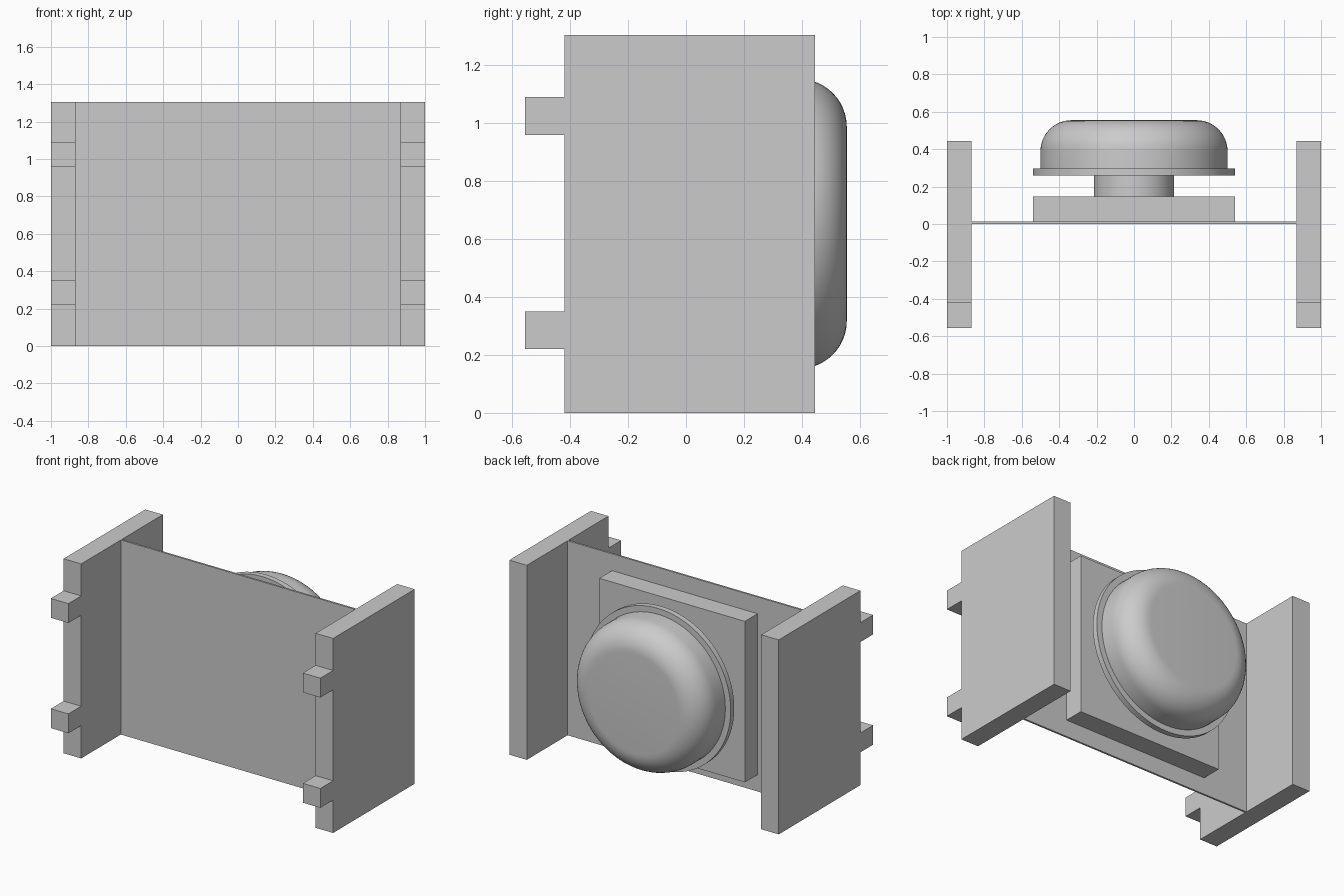
import bpy, bmesh, math
from mathutils import Matrix

cube = bpy.data.objects.get("Cube")
if cube:
    bpy.data.objects.remove(cube, do_unlink=True)

grey = bpy.data.materials.new("plain grey")
grey.use_nodes = True
grey.diffuse_color = (0.6, 0.6, 0.6, 1)
grey.node_tree.nodes["Principled BSDF"].inputs["Base Color"].default_value = grey.diffuse_color

HEIGHT = 1.305
MID = HEIGHT / 2


def finish(name, bm):
    bmesh.ops.recalc_face_normals(bm, faces=bm.faces)
    mesh = bpy.data.meshes.new(name)
    bm.to_mesh(mesh)
    bm.free()
    mesh.materials.append(grey)
    obj = bpy.data.objects.new(name, mesh)
    bpy.context.collection.objects.link(obj)
    return obj


def box(name, x, y, z):
    bm = bmesh.new()
    size = [b - a for a, b in (x, y, z)]
    centre = [(a + b) / 2 for a, b in (x, y, z)]
    bmesh.ops.create_cube(bm, size=1, matrix=Matrix.Translation(centre) @ Matrix.Diagonal((*size, 1)))
    return finish(name, bm)


def lathe(name, profile, steps=96):
    """Spin (radius, y) points around the knob's front-to-back axis."""
    bm = bmesh.new()
    verts = [bm.verts.new((r, y, MID)) for r, y in profile]
    edges = [bm.edges.new(pair) for pair in zip(verts, verts[1:])]
    bmesh.ops.spin(bm, geom=verts + edges, cent=(0, 0, MID), axis=(0, 1, 0),
                   angle=math.tau, steps=steps, use_duplicate=False)
    bmesh.ops.remove_doubles(bm, verts=bm.verts, dist=0.0001)
    obj = finish(name, bm)
    bpy.ops.object.select_all(action="DESELECT")
    obj.select_set(True)
    bpy.context.view_layer.objects.active = obj
    bpy.ops.object.shade_smooth_by_angle(angle=math.radians(35))
    return obj


# Side walls: one outline with two pegs on the front edge, extruded across
outline = [(0.445, 0), (0.445, HEIGHT), (-0.42, HEIGHT)]
for low, high in ((0.96, 1.09), (0.22, 0.35)):
    outline += [(-0.42, high), (-0.555, high), (-0.555, low), (-0.42, low)]
outline.append((-0.42, 0))
for side, name in ((1, "left_wall"), (-1, "right_wall")):
    bm = bmesh.new()
    face = bm.faces.new([bm.verts.new((side * 0.87, y, z)) for y, z in outline])
    grown = bmesh.ops.extrude_face_region(bm, geom=[face], use_keep_orig=True)["geom"]
    moved = [g for g in grown if isinstance(g, bmesh.types.BMVert)]
    bmesh.ops.translate(bm, verts=moved, vec=(side * 0.13, 0, 0))
    finish(name, bm)

# Thin panel between the walls and the mounting plate behind it
box("panel", (-0.87, 0.87), (0, 0.013), (0, HEIGHT))
box("mounting_plate", (-0.54, 0.54), (0.013, 0.147), (MID - 0.54, MID + 0.54))

# Round button: neck, flange and rounded cap
lathe("button_neck", [(0, 0.147), (0.215, 0.147), (0.215, 0.26), (0, 0.26)])
lathe("button_flange", [(0, 0.26), (0.54, 0.26), (0.54, 0.297), (0, 0.297)])
bend = 0.165
cap = [(0, 0.297), (0.5, 0.297)]
for i in range(13):
    a = math.pi / 2 * i / 12
    cap.append((0.5 - bend + bend * math.cos(a), 0.555 - bend + bend * math.sin(a)))
cap.append((0, 0.555))
lathe("button_cap", cap)
